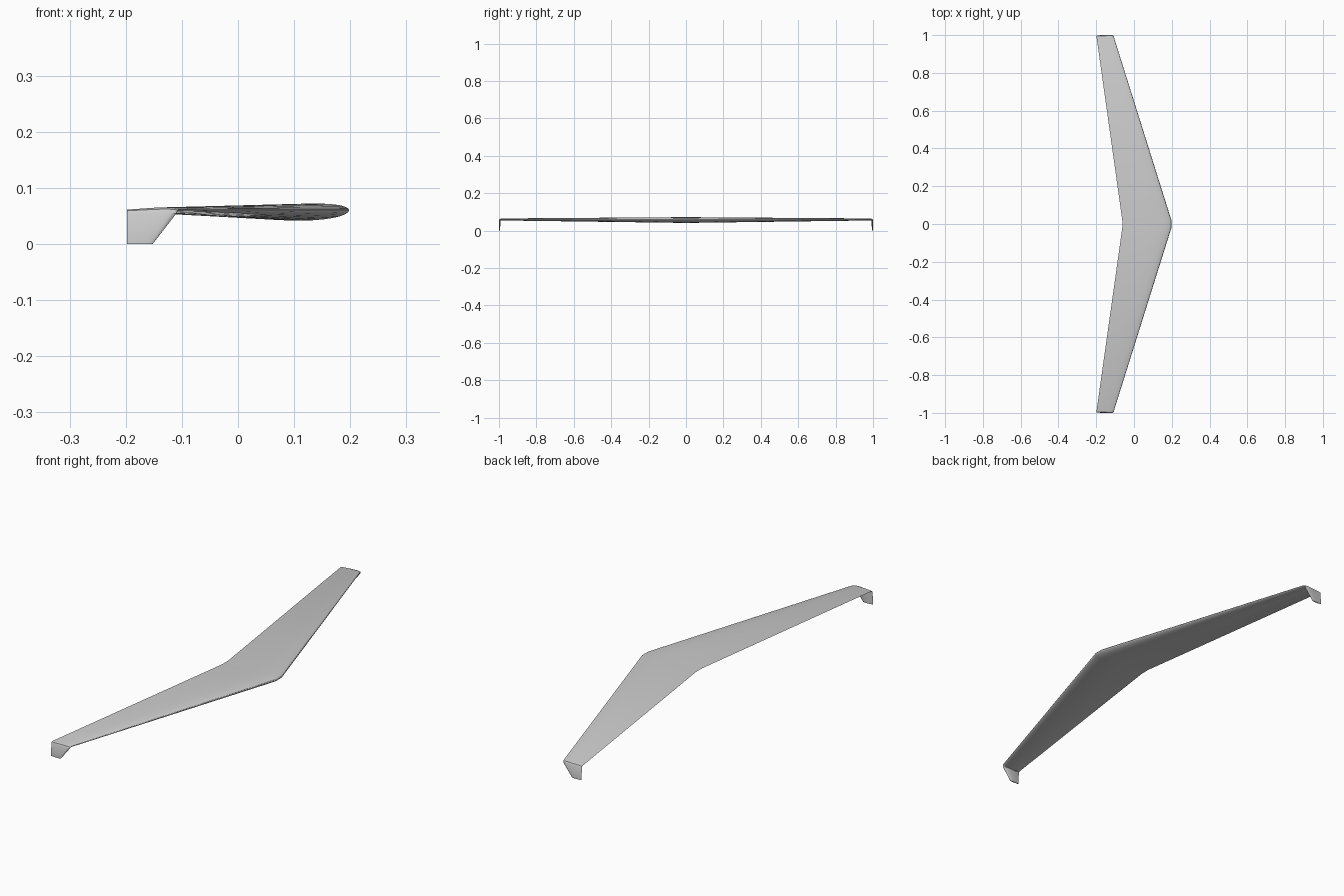
import bpy, bmesh
from math import sqrt, sin, cos, pi, radians

cube = bpy.data.objects.get("Cube")
if cube:
    bpy.data.objects.remove(cube)

grey = bpy.data.materials.new("light_grey")
grey.use_nodes = True
colour = (0.6, 0.6, 0.6, 1)
grey.diffuse_color = colour
grey.node_tree.nodes["Principled BSDF"].inputs["Base Color"].default_value = colour

STEPS = 18


def thickness(u):
    return 0.58 * (0.2969 * sqrt(u) - 0.126 * u - 0.3516 * u**2 + 0.2843 * u**3 - 0.1036 * u**4)


def camber(u):
    return -0.06 * u * (1 - u)


# Closed aerofoil outline, nose at u = 0, as (chord fraction, height)
us = [(1 - cos(pi * i / STEPS)) / 2 for i in range(STEPS + 1)]
outline = [(u, camber(u) + thickness(u)) for u in reversed(us)]
outline += [(u, camber(u) - thickness(u)) for u in us[1:-1]]

# Stations along one half: y, z, nose x, tail x, tilt in degrees
half = [
    (0.02, 0.060, 0.198, -0.062, 0),
    (0.988, 0.061, -0.106, -0.198, 0),
    (0.994, 0.059, -0.107, -0.198, 45),
    (0.997, 0.054, -0.110, -0.198, 90),
    (0.998, 0.000, -0.152, -0.198, 90),
]
stations = [(1, s) for s in reversed(half)] + [(-1, s) for s in half]


def loft(name, stations):
    bm = bmesh.new()
    rings = []
    for side, (y, z, nose, tail, tilt) in stations:
        chord, a = nose - tail, radians(tilt)
        rings.append([bm.verts.new((nose - u * chord,
                                    side * (y + h * chord * sin(a)),
                                    z + h * chord * cos(a))) for u, h in outline])
    n = len(outline)
    for r, s in zip(rings, rings[1:]):
        for i in range(n):
            j = (i + 1) % n
            bm.faces.new((r[i], r[j], s[j], s[i]))
    # Close both fin ends
    bm.faces.new(rings[0])
    bm.faces.new(rings[-1])
    bmesh.ops.recalc_face_normals(bm, faces=bm.faces)
    mesh = bpy.data.meshes.new(name)
    bm.to_mesh(mesh)
    bm.free()
    obj = bpy.data.objects.new(name, mesh)
    bpy.context.collection.objects.link(obj)
    mesh.materials.append(grey)
    bpy.ops.object.select_all(action='DESELECT')
    obj.select_set(True)
    bpy.context.view_layer.objects.active = obj
    bpy.ops.object.shade_smooth_by_angle(angle=radians(30))
    return obj


# Swept wing with flat centre section and downturned tip fins
loft("swept_wing", stations)
